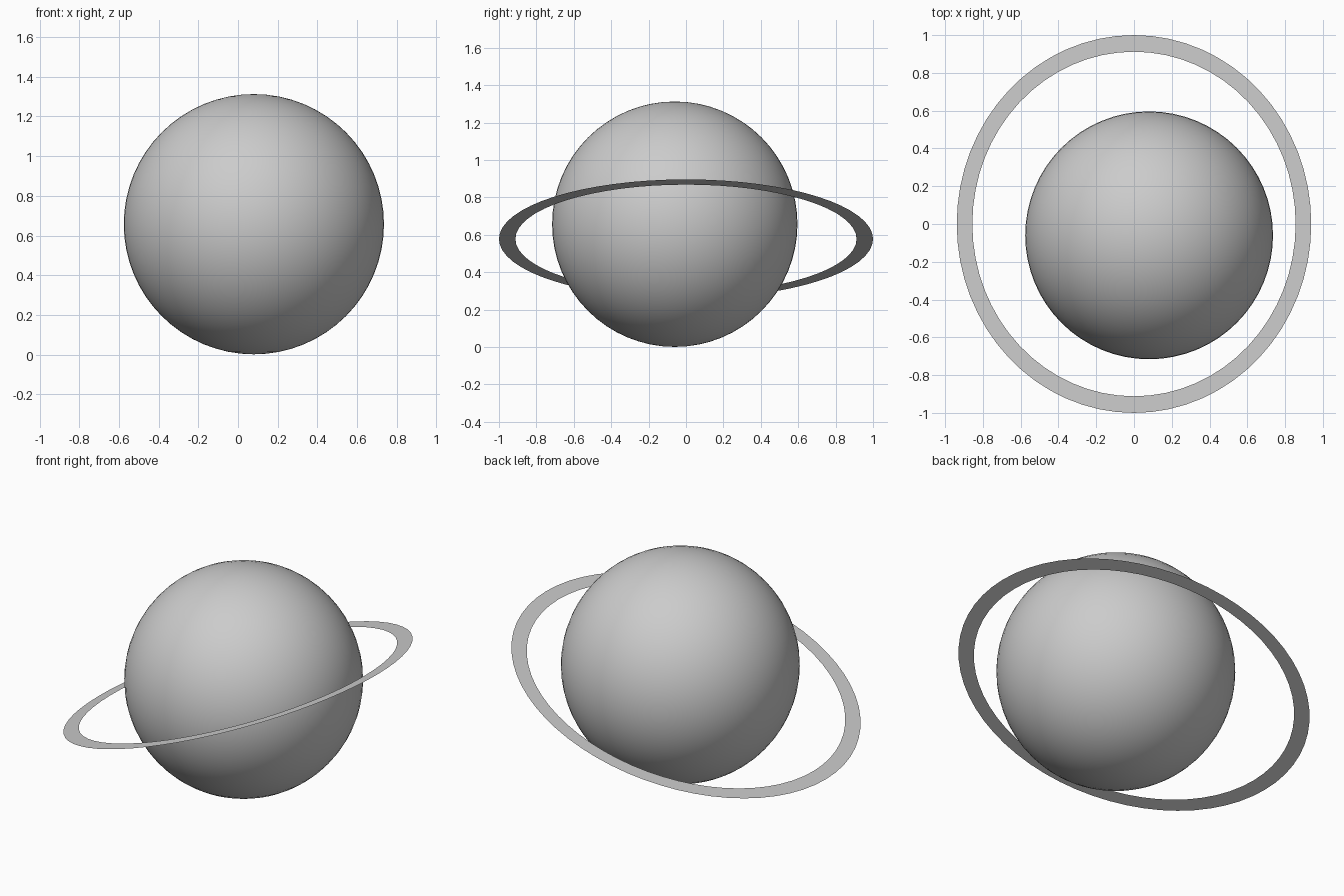
import bpy
import bmesh
from math import radians

cube = bpy.data.objects.get("Cube")
if cube:
    bpy.data.objects.remove(cube, do_unlink=True)

# One neutral grey for every part
grey = bpy.data.materials.new("light_grey")
grey.use_nodes = True
color = (0.6, 0.6, 0.6, 1)
grey.diffuse_color = color
grey.node_tree.nodes["Principled BSDF"].inputs["Base Color"].default_value = color

# Planet ball
bpy.ops.mesh.primitive_uv_sphere_add(segments=64, ring_count=32, radius=0.656,
                                     location=(0.08, -0.06, 0.657))
planet = bpy.context.object
planet.name = "planet"
planet.data.materials.append(grey)
bpy.ops.object.shade_smooth()

# Flat tilted ring: inner circle of edges extruded outwards
INNER, OUTER = 0.912, 1.0
bm = bmesh.new()
bmesh.ops.create_circle(bm, segments=64, radius=INNER)
extruded = bmesh.ops.extrude_edge_only(bm, edges=bm.edges[:])
outer_verts = [g for g in extruded["geom"] if isinstance(g, bmesh.types.BMVert)]
bmesh.ops.scale(bm, vec=(OUTER / INNER, OUTER / INNER, 1), verts=outer_verts)
bm.normal_update()
bmesh.ops.reverse_faces(bm, faces=[f for f in bm.faces if f.normal.z < 0])
mesh = bpy.data.meshes.new("ring")
bm.to_mesh(mesh)
bm.free()
mesh.materials.append(grey)

ring = bpy.data.objects.new("ring", mesh)
ring.scale.x = 0.991
ring.location = (0, 0, 0.578)
ring.rotation_euler.y = radians(-18.75)
bpy.context.collection.objects.link(ring)
